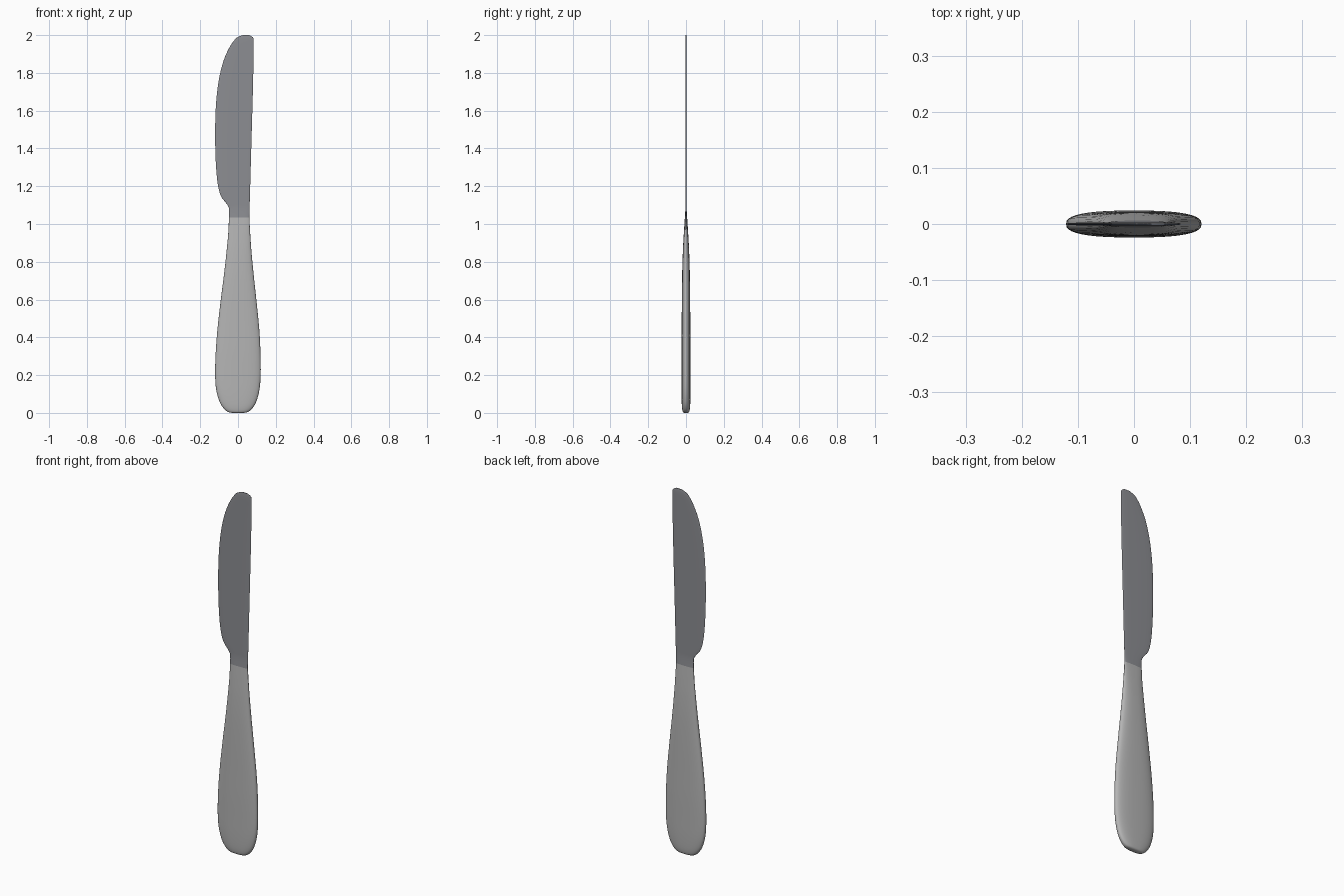
import bpy, bmesh, math

if "Cube" in bpy.data.objects:
    bpy.data.objects.remove(bpy.data.objects["Cube"])


def material(name, rgb):
    m = bpy.data.materials.new(name)
    m.diffuse_color = (*rgb, 1)
    m.use_nodes = True
    m.node_tree.nodes["Principled BSDF"].inputs["Base Color"].default_value = m.diffuse_color
    return m


def smooth_rows(rows, steps=4):
    # Catmull-Rom curve through the section rows
    out = []
    for i in range(len(rows) - 1):
        a, b, c, d = (rows[max(i - 1, 0)], rows[i], rows[i + 1],
                      rows[min(i + 2, len(rows) - 1)])
        for s in range(steps):
            t = s / steps
            out.append([0.5 * (2*q + (r - p)*t + (2*p - 5*q + 4*r - w)*t*t
                               + (3*q - p - 3*r + w)*t**3)
                        for p, q, r, w in zip(a, b, c, d)])
    return out + [list(rows[-1])]


def loft(name, rows, power, mat, n=40):
    # rows: z, left x, right x, half thickness
    bm = bmesh.new()
    rings = []
    for z, xl, xr, t in smooth_rows(rows):
        ring = []
        for k in range(n):
            a = 2 * math.pi * k / n
            c, s = math.cos(a), math.sin(a)
            x = math.copysign(abs(c) ** (2 / power), c)
            y = math.copysign(abs(s) ** (2 / power), s)
            ring.append(bm.verts.new(((xl + xr) / 2 + x * (xr - xl) / 2, y * t, z)))
        rings.append(ring)
    for lo, hi in zip(rings, rings[1:]):
        for k in range(n):
            j = (k + 1) % n
            bm.faces.new((lo[k], lo[j], hi[j], hi[k]))
    bm.faces.new(rings[0][::-1])
    bm.faces.new(rings[-1])
    bmesh.ops.recalc_face_normals(bm, faces=bm.faces)
    me = bpy.data.meshes.new(name)
    bm.to_mesh(me)
    bm.free()
    me.materials.append(mat)
    ob = bpy.data.objects.new(name, me)
    bpy.context.collection.objects.link(ob)
    bpy.ops.object.select_all(action='DESELECT')
    ob.select_set(True)
    bpy.context.view_layer.objects.active = ob
    bpy.ops.object.shade_smooth_by_angle(angle=math.radians(40))
    return ob


# Handle: flattened, rounded butt, narrowing to the neck
loft("handle", [
    (0.0, -0.03, 0.03, 0.010),
    (0.006, -0.055, 0.055, 0.017),
    (0.025, -0.077, 0.077, 0.021),
    (0.06, -0.098, 0.097, 0.023),
    (0.12, -0.115, 0.113, 0.024),
    (0.20, -0.121, 0.120, 0.024),
    (0.32, -0.118, 0.119, 0.024),
    (0.45, -0.108, 0.112, 0.023),
    (0.60, -0.091, 0.097, 0.022),
    (0.75, -0.072, 0.081, 0.020),
    (0.87, -0.059, 0.070, 0.016),
    (0.96, -0.051, 0.064, 0.011),
    (1.035, -0.048, 0.060, 0.006),
], 2.6, material("light grey handle", (0.46, 0.46, 0.46)))

# Blade: thin plate with straight spine and bellied edge
loft("blade", [
    (1.035, -0.048, 0.060, 0.006),
    (1.065, -0.047, 0.061, 0.004),
    (1.09, -0.050, 0.061, 0.003),
    (1.115, -0.066, 0.062, 0.003),
    (1.14, -0.086, 0.063, 0.003),
    (1.18, -0.101, 0.064, 0.003),
    (1.25, -0.112, 0.066, 0.003),
    (1.36, -0.119, 0.069, 0.003),
    (1.50, -0.121, 0.073, 0.003),
    (1.64, -0.116, 0.077, 0.003),
    (1.76, -0.102, 0.080, 0.003),
    (1.86, -0.078, 0.082, 0.003),
    (1.93, -0.048, 0.083, 0.003),
    (1.97, -0.022, 0.083, 0.003),
    (1.988, -0.004, 0.079, 0.0025),
    (2.0, 0.025, 0.060, 0.0015),
], 2.8, material("steel grey blade", (0.265, 0.27, 0.29)))
